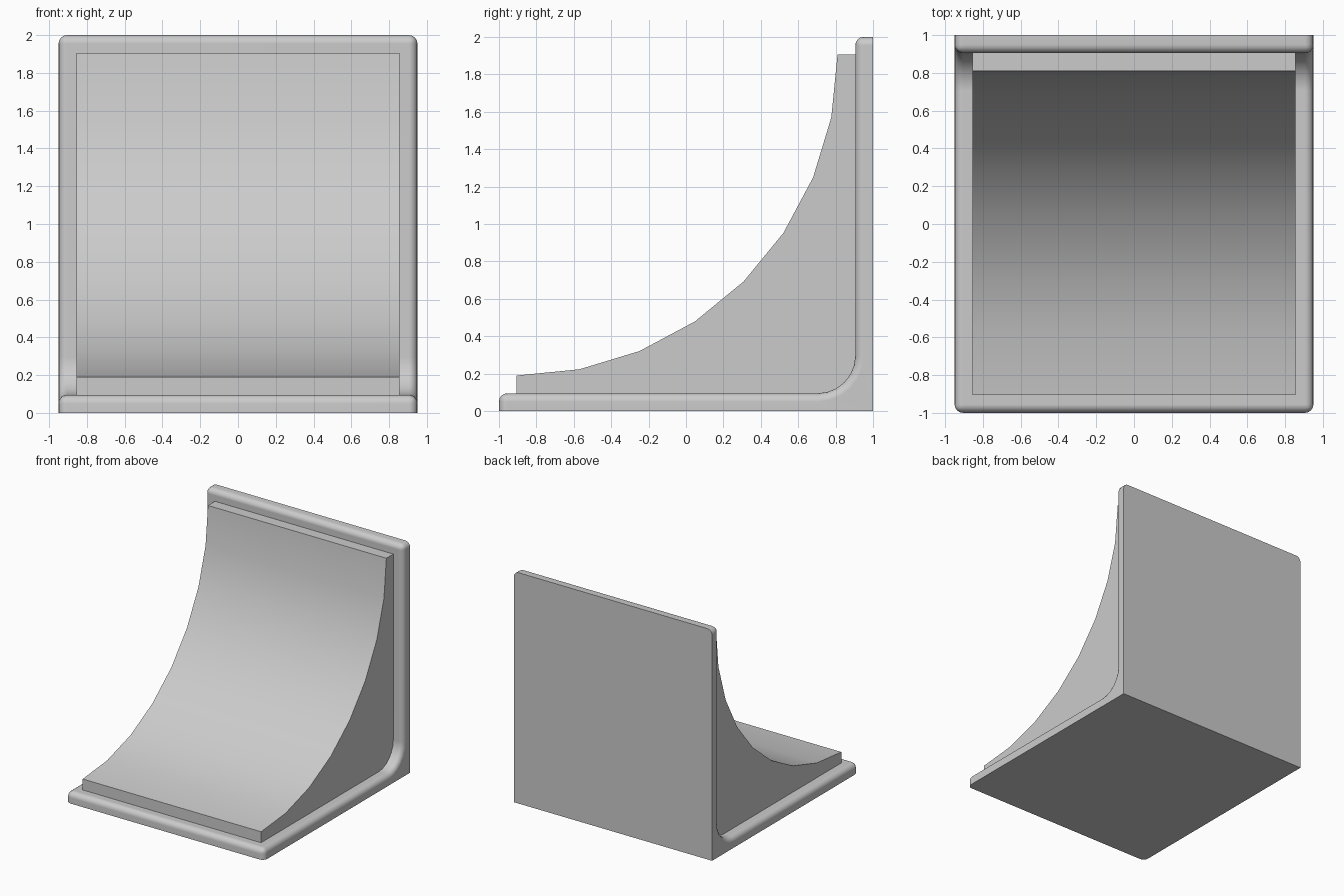
import bpy, bmesh, math

if "Cube" in bpy.data.objects:
    bpy.data.objects.remove(bpy.data.objects["Cube"])


def arc(cy, cz, r, segments):
    """Quarter arc in (y, z) from straight below the centre to its +y side."""
    steps = [math.pi / 2 * i / segments for i in range(segments + 1)]
    return [(cy + r * math.sin(a), cz - r * math.cos(a)) for a in steps]


def extrude_profile(name, profile, half_width, rounding=0.0):
    bm = bmesh.new()
    face = bm.faces.new([bm.verts.new((-half_width, y, z)) for y, z in profile])
    ext = bmesh.ops.extrude_face_region(bm, geom=[face])
    new_verts = [g for g in ext["geom"] if isinstance(g, bmesh.types.BMVert)]
    bmesh.ops.translate(bm, verts=new_verts, vec=(2 * half_width, 0, 0))
    bmesh.ops.recalc_face_normals(bm, faces=bm.faces)
    if rounding:
        # Round every exposed edge; the back and underside stay sharp
        def exposed(e):
            on_back = all(v.co.y > 0.999 for v in e.verts)
            on_floor = all(v.co.z < 0.001 for v in e.verts)
            return e.calc_face_angle(0) > 1 and not on_back and not on_floor
        bmesh.ops.bevel(bm, geom=[e for e in bm.edges if exposed(e)],
                        offset=rounding, segments=4, profile=0.5, affect='EDGES')
    mesh = bpy.data.meshes.new(name)
    bm.to_mesh(mesh)
    bm.free()
    obj = bpy.data.objects.new(name, mesh)
    bpy.context.collection.objects.link(obj)
    bpy.ops.object.select_all(action='DESELECT')
    obj.select_set(True)
    bpy.context.view_layer.objects.active = obj
    bpy.ops.object.shade_smooth_by_angle(angle=math.radians(35))
    return obj


# L-shaped backing: base plate and back plate joined by an inner fillet
T = 0.095
R = 0.2
frame_profile = [(-1, 0), (1, 0), (1, 2), (1 - T, 2)]
frame_profile += reversed(arc(1 - T - R, T + R, R, 6))
frame_profile += [(-1, T)]
frame = extrude_profile("frame", frame_profile, 0.95, 0.045)
weighted = frame.modifiers.new("weighted_normals", 'WEIGHTED_NORMAL')
weighted.keep_sharp = True

# Concave ramp block, sunk slightly into the frame
ramp_profile = [(-0.905, 0.06)] + arc(-0.905, 1.905, 1.715, 8)
ramp_profile += [(0.94, 1.905), (0.94, 0.06)]
extrude_profile("curved_ramp", ramp_profile, 0.855)
